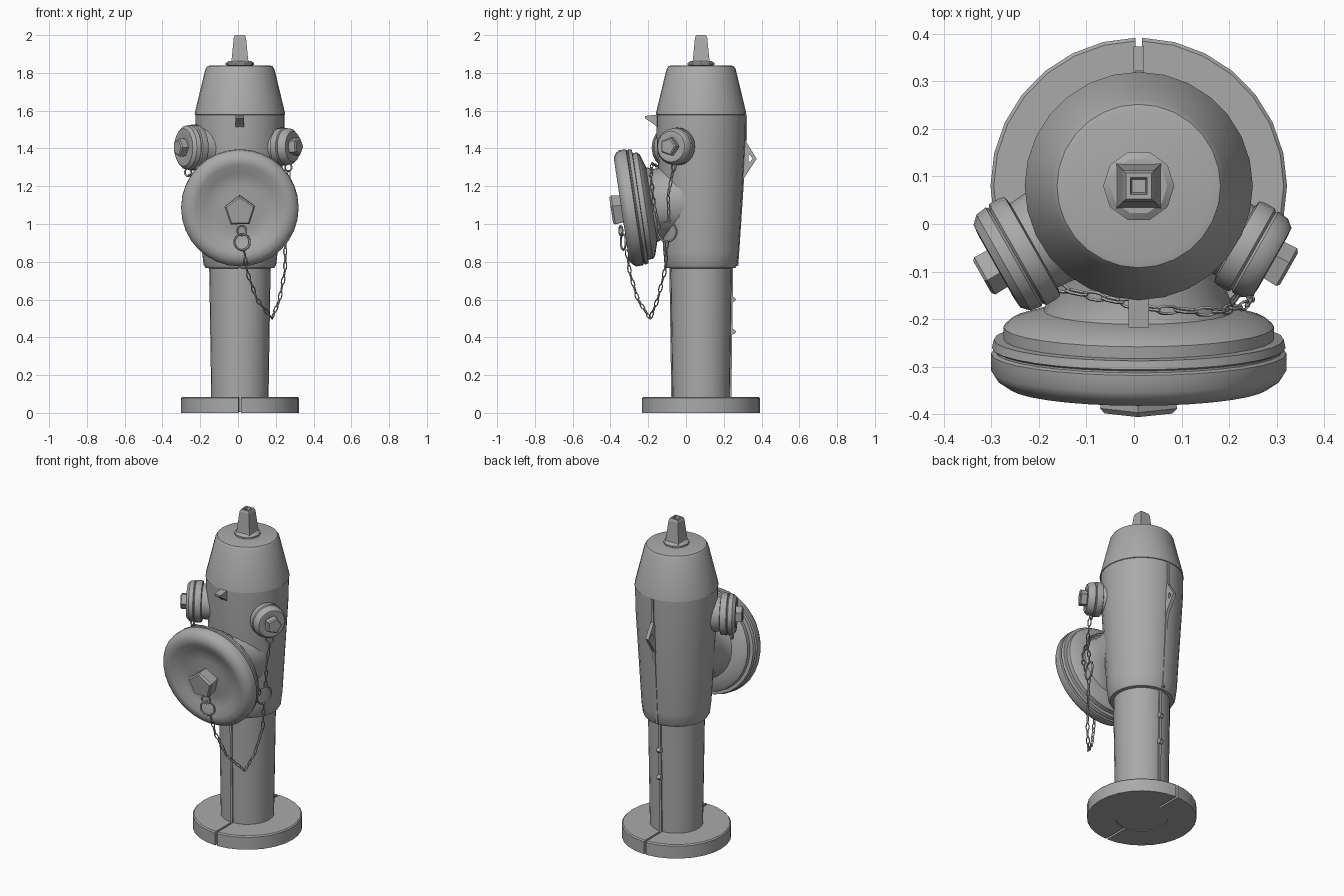
import bpy, bmesh, math
from mathutils import Vector, Matrix

if "Cube" in bpy.data.objects:
    bpy.data.objects.remove(bpy.data.objects["Cube"])

iron = bpy.data.materials.new("grey_iron")
iron.diffuse_color = (0.4, 0.4, 0.4, 1)
iron.use_nodes = True
iron.node_tree.nodes["Principled BSDF"].inputs["Base Color"].default_value = iron.diffuse_color
CX, CY = 0.01, 0.08          # hydrant axis


def finish(name, bm, smooth=True):
    bmesh.ops.recalc_face_normals(bm, faces=bm.faces)
    me = bpy.data.meshes.new(name)
    bm.to_mesh(me)
    bm.free()
    me.materials.append(iron)
    ob = bpy.data.objects.new(name, me)
    bpy.context.collection.objects.link(ob)
    if smooth:
        bpy.ops.object.select_all(action='DESELECT')
        ob.select_set(True)
        bpy.context.view_layer.objects.active = ob
        bpy.ops.object.shade_smooth_by_angle(angle=math.radians(35))
    return ob


def lathe(name, profile, origin=(CX, CY, 0), axis=(0, 0, 1), segs=28, smooth=True, turn=0.0):
    """Revolve (radius, distance) pairs around an axis, closing both ends."""
    bm = bmesh.new()
    mat = Matrix.Translation(origin) @ Vector(axis).to_track_quat('Z', 'Y').to_matrix().to_4x4()
    rings = []
    for r, h in profile:
        angs = [turn + 2 * math.pi * i / segs for i in range(segs)]
        rings.append([bm.verts.new(mat @ Vector((r * math.cos(a), r * math.sin(a), h))) for a in angs])
    for a, b in zip(rings, rings[1:]):
        for i in range(segs):
            j = (i + 1) % segs
            bm.faces.new((a[i], a[j], b[j], b[i]))
    bm.faces.new(rings[0])
    bm.faces.new(rings[-1])
    return finish(name, bm, smooth)


def plate(name, outline, x, width, hole=None):
    """Extrude a (y, z) outline sideways; hole is an inner loop of equal count."""
    bm = bmesh.new()
    loops = [[[bm.verts.new((x + s * width / 2, y, z)) for y, z in lp] for s in (-1, 1)]
             for lp in ([outline, hole] if hole else [outline])]
    n = len(outline)
    for l, r in loops:
        for i in range(n):
            bm.faces.new((l[i], l[(i + 1) % n], r[(i + 1) % n], r[i]))
    for s in (0, 1):
        if hole:
            o, h = loops[0][s], loops[1][s]
            for i in range(n):
                bm.faces.new((o[i], o[(i + 1) % n], h[(i + 1) % n], h[i]))
        else:
            bm.faces.new(loops[0][s])
    return finish(name, bm, False)


def add_link(bm, mat, length, width, wire, n=8, sides=4):
    """Oval wire loop in the local xz plane."""
    rings = []
    for i in range(n):
        a = 2 * math.pi * (i + 0.5) / n
        out = Vector((math.cos(a), 0, math.sin(a)))
        c = Vector((out.x * width / 2, 0, out.z * length / 2))
        ring = []
        for k in range(sides):
            b = 2 * math.pi * k / sides
            p = c + out * math.cos(b) * wire + Vector((0, math.sin(b) * wire, 0))
            ring.append(bm.verts.new(mat @ p))
        rings.append(ring)
    for i in range(n):
        a, b = rings[i], rings[(i + 1) % n]
        for k in range(sides):
            m = (k + 1) % sides
            bm.faces.new((a[k], a[m], b[m], b[k]))


def loop(name, centre, size, wire, turn):
    bm = bmesh.new()
    add_link(bm, Matrix.Translation(centre) @ Matrix.Rotation(turn, 4, 'Z'), size, size, wire, 14, 5)
    finish(name, bm)


def chain(name, points, pitch=0.04):
    """Alternating links spaced along a polyline."""
    bm = bmesh.new()
    pts = [Vector(p) for p in points]
    k = 0
    for a, b in zip(pts, pts[1:]):
        d = b - a
        n = max(1, round(d.length / pitch))
        for i in range(n):
            rot = d.to_track_quat('Z', 'Y').to_matrix().to_4x4()
            spin = Matrix.Rotation(math.pi / 2 * (k % 2) + 0.4, 4, 'Z')
            add_link(bm, Matrix.Translation(a + d * (i + 0.5) / n) @ rot @ spin,
                     d.length / n + 0.009, 0.018, 0.0035)
            k += 1
    finish(name, bm, False)


# Split base flange: two half rings with a narrow gap
for side, label in ((1, "right"), (-1, "left")):
    bm = bmesh.new()
    rows = []
    for i in range(15):
        a = math.radians(-88.8 + 177.6 * i / 14)
        rows.append([bm.verts.new((CX + side * max(0.006, r * math.cos(a)), CY + r * math.sin(a), z))
                     for r, z in ((0.15, 0), (0.312, 0), (0.312, 0.078), (0.305, 0.085), (0.15, 0.085))])
    for a, b in zip(rows, rows[1:]):
        for k in range(5):
            m = (k + 1) % 5
            bm.faces.new((a[k], a[m], b[m], b[k]))
    bm.faces.new(rows[0])
    bm.faces.new(rows[-1])
    finish("base_flange_" + label, bm)

# Post, barrel, bonnet
lathe("post", [(0.152, 0.004), (0.152, 0.1), (0.163, 0.8)])
lathe("barrel", [(0.16, 0.765), (0.182, 0.768), (0.192, 0.785), (0.2, 0.85), (0.235, 1.45), (0.236, 1.58)])
lathe("bonnet", [(0.228, 1.575), (0.24, 1.58), (0.236, 1.6), (0.183, 1.82), (0.172, 1.836), (0.155, 1.84)])

# Operating nut, square and hollow at the tip
lathe("nut_washer", [(0.06, 1.838), (0.075, 1.842), (0.075, 1.852), (0.06, 1.862)], segs=10)
lathe("operating_nut", [(0.067, 1.855), (0.062, 1.87), (0.046, 1.985), (0.038, 2.0), (0.025, 2.0), (0.02, 1.975)],
      segs=4, smooth=False, turn=math.pi / 4)

# Large front outlet and dished cap
fo, fa = Vector((CX, -0.33, 1.08)), Vector((0, 0.989, 0.148))
lathe("front_neck", [(0.225, 0.1), (0.2, 0.15), (0.186, 0.19), (0.19, 0.25), (0.2, 0.34)], fo, fa)
lathe("front_cap", [(0.06, 0.012), (0.12, 0.02), (0.19, 0.014), (0.235, -0.012), (0.275, -0.012), (0.3, 0.005),
                    (0.311, 0.022), (0.311, 0.058), (0.302, 0.062), (0.302, 0.066), (0.309, 0.07),
                    (0.305, 0.088), (0.285, 0.09), (0.285, 0.115), (0.27, 0.128), (0.2, 0.15)], fo, fa, segs=32)
lathe("front_cap_nut", [(0.075, 0.03), (0.085, -0.055), (0.075, -0.066)],
      fo + Vector((0, 0, -0.005)), fa, segs=5, smooth=False, turn=0.3)

# Two side hose outlets with caps and nuts
for label, sx, rad, reach, z in (("left", -1, 0.122, 0.345, 1.405), ("right", 1, 0.1, 0.325, 1.41)):
    ax = Vector((sx * 0.87, -0.493, 0))
    org = Vector((CX, CY, z)) + ax * reach
    lathe("hose_neck_" + label, [(rad * 0.95, -0.2), (rad * 0.85, -0.12), (rad * 0.82, -0.07)], org, ax, 20)
    lathe("hose_cap_" + label, [(rad * 0.8, -0.092), (rad * 0.97, -0.088), (rad, -0.078), (rad, -0.052),
                                (rad * 0.94, -0.047), (rad * 0.98, -0.042), (rad * 0.95, -0.018),
                                (rad * 0.82, -0.002), (rad * 0.6, 0.0), (rad * 0.4, -0.006)], org, ax, 20)
    lathe("hose_nut_" + label, [(0.048, -0.01), (0.05, 0.03), (0.042, 0.036)], org, ax, 5, False)
    loop("hose_cap_eye_" + label, org - ax * 0.03 + Vector((0, 0, -rad - 0.01)), 0.04, 0.005, 0.5 * sx)

# Front lug and casting seams
plate("front_lug", [(-0.14, 1.5), (-0.165, 1.525), (-0.218, 1.56), (-0.218, 1.572), (-0.14, 1.58)], CX, 0.044)
plate("front_seam", [(-0.06, 0.08), (-0.078, 0.08), (-0.088, 0.775), (-0.06, 0.775)], CX, 0.014)
plate("rear_post_seam", [(0.22, 0.08), (0.24, 0.08), (0.25, 0.775), (0.22, 0.775)], CX, 0.016)
plate("rear_barrel_seam", [(0.26, 0.775), (0.277, 0.78), (0.322, 1.45), (0.323, 1.575), (0.28, 1.575)], CX, 0.016)
for z in (0.43, 0.6):
    plate("rear_seam_lug", [(0.22, z - 0.02), (0.255, z - 0.012), (0.266, z), (0.255, z + 0.012), (0.22, z + 0.02)],
          CX, 0.024)
plate("rear_fin", [(0.3, 1.23), (0.325, 1.27), (0.374, 1.345), (0.325, 1.425), (0.3, 1.46)], CX, 0.022,
      [(0.33, 1.333), (0.338, 1.328), (0.352, 1.347), (0.338, 1.366), (0.33, 1.361)])

# Chain rings and chains
loop("cap_hook_small", (0.02, -0.345, 0.965), 0.05, 0.006, 0.3)
loop("cap_hook_large", (0.022, -0.332, 0.905), 0.085, 0.006, 0.3)
loop("chain_ring", (0.25, -0.1, 0.96), 0.105, 0.006, 1.25)
chain("front_cap_chain", [(0.03, -0.315, 0.86), (0.05, -0.297, 0.74), (0.1, -0.255, 0.6), (0.18, -0.19, 0.5),
                          (0.22, -0.15, 0.6), (0.25, -0.11, 0.76), (0.25, -0.1, 0.91)])
chain("right_cap_chain", [(0.27, -0.07, 1.28), (0.265, -0.095, 1.15), (0.255, -0.09, 1.01)])
chain("left_cap_chain", [(-0.26, -0.09, 1.26), (-0.14, -0.14, 1.3), (0.05, -0.18, 1.32), (0.17, -0.185, 1.25),
                         (0.24, -0.17, 1.1), (0.25, -0.14, 0.98)])
